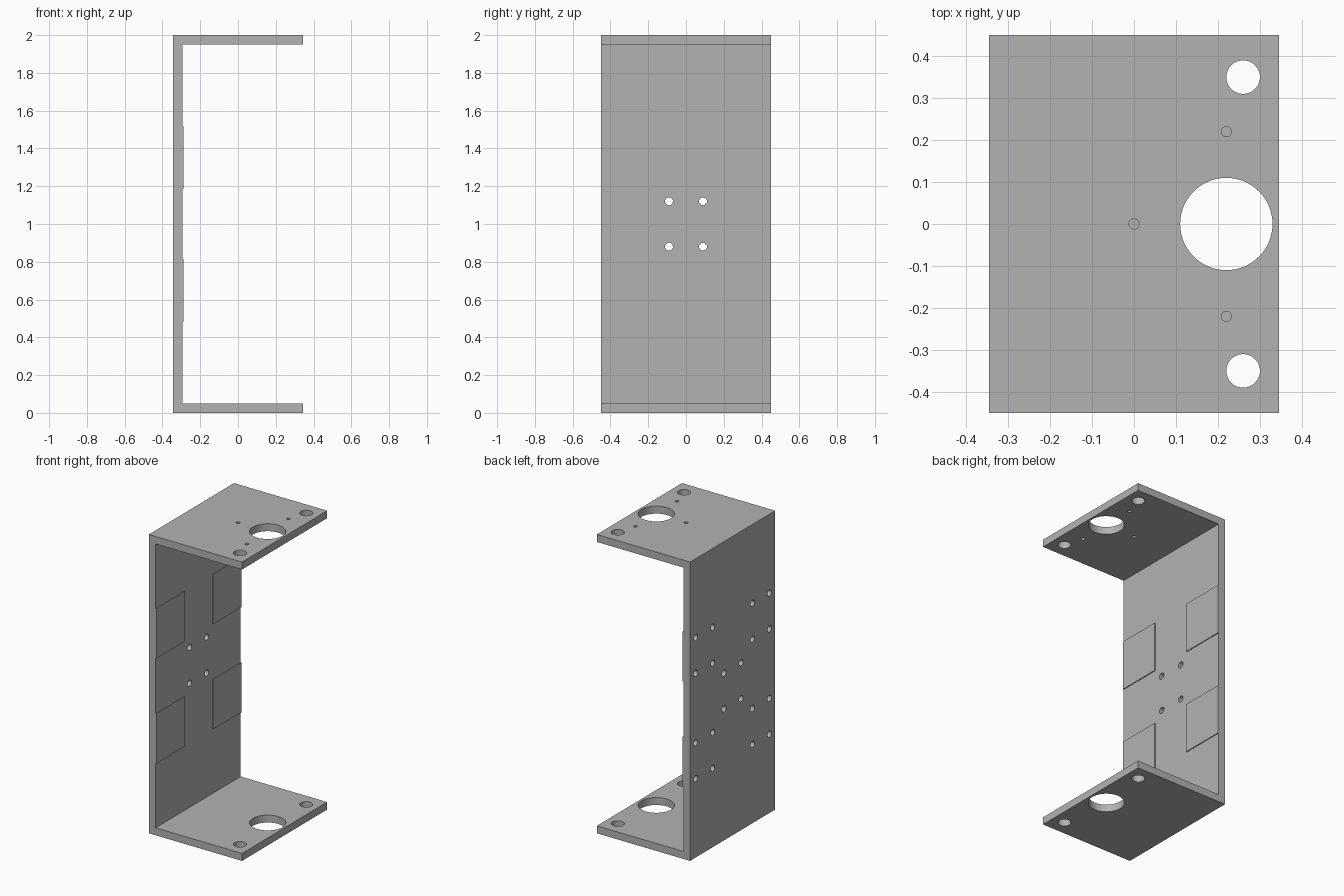
import bpy
import bmesh
import math
from mathutils import Matrix, Vector

default = bpy.data.objects.get("Cube")
if default:
    bpy.data.objects.remove(default, do_unlink=True)

# Overall sizes
HALF_X, HALF_Y, HEIGHT, WALL = 0.345, 0.45, 2.0, 0.05
PAD_RISE = 0.006
MIDDLE = HEIGHT / 2

grey = bpy.data.materials.new("plain grey")
grey.use_nodes = True
colour = (0.45, 0.45, 0.45, 1)
grey.diffuse_color = colour
grey.node_tree.nodes["Principled BSDF"].inputs["Base Color"].default_value = colour


def make_object(name, bm):
    bmesh.ops.recalc_face_normals(bm, faces=bm.faces)
    mesh = bpy.data.meshes.new(name)
    bm.to_mesh(mesh)
    bm.free()
    mesh.materials.append(grey)
    obj = bpy.data.objects.new(name, mesh)
    bpy.context.collection.objects.link(obj)
    return obj


def add_drill(bm, centre, radius, length, axis, sides=48):
    turn = Matrix.Rotation(math.pi / 2, 4, "Y") if axis == "X" else Matrix()
    bmesh.ops.create_cone(bm, cap_ends=True, segments=sides, radius1=radius,
                          radius2=radius, depth=length,
                          matrix=Matrix.Translation(centre) @ turn)


# C-shaped channel: side profile extruded along y
bm = bmesh.new()
inner = WALL - HALF_X
profile = [(-HALF_X, 0), (HALF_X, 0), (HALF_X, WALL), (inner, WALL),
           (inner, HEIGHT - WALL), (HALF_X, HEIGHT - WALL),
           (HALF_X, HEIGHT), (-HALF_X, HEIGHT)]
face = bm.faces.new([bm.verts.new((x, -HALF_Y, z)) for x, z in profile])
swept = bmesh.ops.extrude_face_region(bm, geom=[face])["geom"]
bmesh.ops.translate(bm, vec=(0, 2 * HALF_Y, 0),
                    verts=[v for v in swept if isinstance(v, bmesh.types.BMVert)])
channel = make_object("bracket_channel", bm)

drills = bmesh.new()
# Large opening and corner holes in both flanges
for z in (WALL / 2, HEIGHT - WALL / 2):
    add_drill(drills, (0.22, 0, z), 0.11, 0.2, "Z", 64)
    for side in (-1, 1):
        add_drill(drills, (0.26, side * 0.35, z), 0.04, 0.2, "Z")

# Small screw holes in the top flange only
for x, y in ((0, 0), (0.22, 0.22), (0.22, -0.22)):
    add_drill(drills, (x, y, HEIGHT - WALL / 2), 0.012, 0.2, "Z", 32)

# Groups of four bolt holes in the upright wall: centre and behind each pad
pad_centres = [(sy * 0.3, MIDDLE + sz * 0.352) for sy in (-1, 1) for sz in (-1, 1)]
for cy, cz in [(0, MIDDLE)] + pad_centres:
    for sy in (-1, 1):
        for sz in (-1, 1):
            add_drill(drills, (-HALF_X + WALL / 2, cy + sy * 0.09, cz + sz * 0.12),
                      0.021, 0.2, "X", 32)
cutter = make_object("hole_cutter", drills)
cutter.hide_render = True

cut = channel.modifiers.new("holes", "BOOLEAN")
cut.operation = "DIFFERENCE"
cut.solver = "EXACT"
cut.object = cutter
bpy.ops.object.select_all(action="DESELECT")
bpy.context.view_layer.objects.active = channel
channel.select_set(True)
bpy.ops.object.modifier_apply(modifier=cut.name)
bpy.data.objects.remove(cutter, do_unlink=True)
bpy.ops.object.shade_smooth_by_angle(angle=math.radians(30))

# Thin raised pads on the inside of the upright wall
for cy, cz in pad_centres:
    bm = bmesh.new()
    bmesh.ops.create_cube(bm, size=1)
    bmesh.ops.scale(bm, vec=(PAD_RISE, 0.3, 0.334), verts=bm.verts)
    bmesh.ops.translate(bm, vec=Vector((inner + PAD_RISE / 2, cy, cz)), verts=bm.verts)
    level = "upper" if cz > MIDDLE else "lower"
    make_object(f"{level}_{'back' if cy > 0 else 'front'}_pad", bm)
